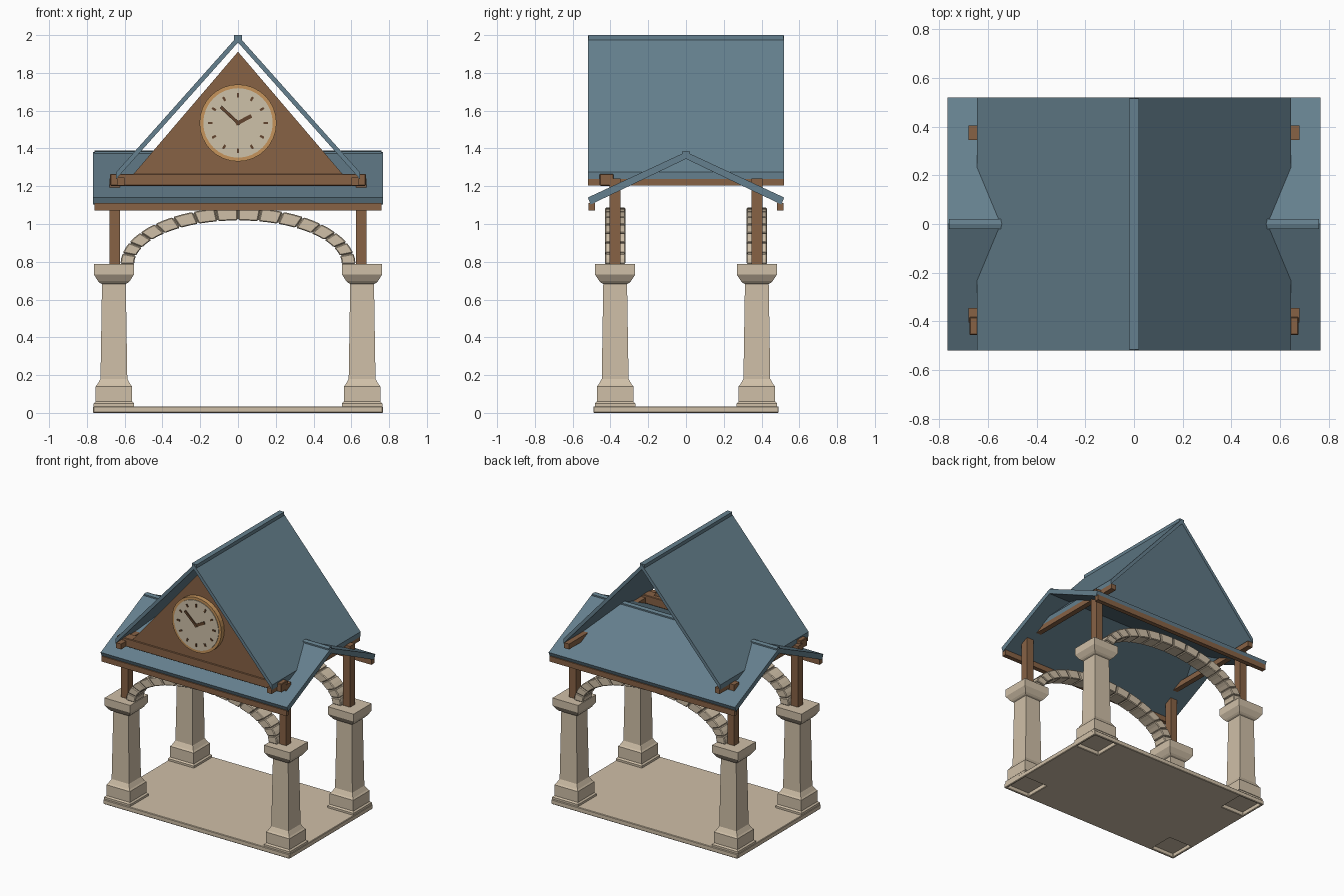
import bpy, bmesh, math
from mathutils import Vector

if "Cube" in bpy.data.objects:
    bpy.data.objects.remove(bpy.data.objects["Cube"])


def material(name, r, g, b):
    lin = [((c / 255 + 0.055) / 1.055) ** 2.4 for c in (r, g, b)]
    m = bpy.data.materials.new(name)
    m.diffuse_color = (*lin, 1)
    m.use_nodes = True
    m.node_tree.nodes["Principled BSDF"].inputs["Base Color"].default_value = m.diffuse_color
    return m


STONE = material("sandstone", 207, 191, 167)
MORTAR = material("mortar", 150, 136, 116)
WOOD = material("timber", 135, 98, 69)
SLATE = material("blue_slate", 101, 128, 142)
GOLD = material("brass_rim", 198, 148, 91)
DIAL = material("dial", 206, 193, 168)
DARK = material("dark_wood", 98, 69, 46)


def finish(name, bm, mat, bevel=0):
    bmesh.ops.recalc_face_normals(bm, faces=bm.faces)
    me = bpy.data.meshes.new(name)
    bm.to_mesh(me)
    bm.free()
    me.materials.append(mat)
    ob = bpy.data.objects.new(name, me)
    bpy.context.collection.objects.link(ob)
    if bevel:
        mod = ob.modifiers.new("worn_edges", 'BEVEL')
        mod.width = bevel
        mod.segments = 1
        mod.limit_method = 'ANGLE'
    return ob


def add_prism(bm, pts, axis, a, b):
    """Closed outline pushed from a to b along x or y."""
    def place(p, t):
        return (t, p[0], p[1]) if axis == 'x' else (p[0], t, p[1])
    lo = [bm.verts.new(place(p, a)) for p in pts]
    hi = [bm.verts.new(place(p, b)) for p in pts]
    bm.faces.new(lo)
    bm.faces.new(hi[::-1])
    n = len(pts)
    for i in range(n):
        j = (i + 1) % n
        bm.faces.new((lo[i], lo[j], hi[j], hi[i]))


def prism(name, pts, axis, a, b, mat, bevel=0):
    bm = bmesh.new()
    add_prism(bm, pts, axis, a, b)
    return finish(name, bm, mat, bevel)


def box(name, x0, x1, y0, y1, z0, z1, mat, bevel=0):
    return prism(name, [(x0, z0), (x1, z0), (x1, z1), (x0, z1)], 'y', y0, y1, mat, bevel)


# Floor slab, with square sockets underneath the columns
bm = bmesh.new()
xs = [-0.767, -0.752, -0.56, 0.56, 0.752, 0.767]
ys = [-0.49, -0.475, -0.28, 0.28, 0.475, 0.49]
for i in range(5):
    for j in range(5):
        if i in (1, 3) and j in (1, 3):
            continue
        bm.faces.new([bm.verts.new((xs[a], ys[b], 0)) for a, b in
                      ((i, j), (i + 1, j), (i + 1, j + 1), (i, j + 1))])
bmesh.ops.remove_doubles(bm, verts=bm.verts, dist=1e-4)
top = bmesh.ops.extrude_face_region(bm, geom=bm.faces[:])
for v in [g for g in top["geom"] if isinstance(g, bmesh.types.BMVert)]:
    v.co.z = 0.035
finish("floor", bm, STONE, 0.004)

# Columns: stacked square rings (half width, height)
COLUMN = [(0.107, 0.03), (0.107, 0.05), (0.097, 0.06), (0.097, 0.14), (0.088, 0.15),
          (0.074, 0.175), (0.071, 0.18), (0.063, 0.683), (0.074, 0.688),
          (0.084, 0.698), (0.106, 0.732), (0.106, 0.787)]
for sx in (-1, 1):
    for sy in (-1, 1):
        cx, cy = 0.657 * sx, 0.375 * sy
        bm = bmesh.new()
        rings = [[bm.verts.new((cx + h * ux, cy + h * uy, z))
                  for ux, uy in ((-1, -1), (1, -1), (1, 1), (-1, 1))] for h, z in COLUMN]
        bm.faces.new(rings[0])
        bm.faces.new(rings[-1])
        for r, s in zip(rings, rings[1:]):
            for k in range(4):
                m = (k + 1) % 4
                bm.faces.new((r[k], r[m], s[m], s[k]))
        finish("column", bm, STONE)
        # Timber post on top of the column
        px = 0.652 * sx
        box("post", px - 0.028, px + 0.028, cy - 0.029, cy + 0.029, 0.785, 1.24, WOOD)


# Arches: separate wedge stones over a recessed mortar core
def ellipse(a, b, t):
    return (-a * math.cos(t), 0.787 + b * math.sin(t))


def wedge(ai, bi, ao, bo, t0, t1, n):
    ts = [t0 + (t1 - t0) * k / n for k in range(n + 1)]
    return [ellipse(ao, bo, t) for t in ts] + [ellipse(ai, bi, t) for t in reversed(ts)]


STONES = 16
for cy in (-0.375, 0.375):
    bm = bmesh.new()
    step = math.pi / STONES
    for k in range(STONES):
        add_prism(bm, wedge(0.55, 0.232, 0.622, 0.3, k * step + 0.006, (k + 1) * step - 0.006, 2),
                  'y', cy - 0.054, cy + 0.054)
    finish("arch_stones", bm, STONE, 0.005)
    prism("arch_mortar", wedge(0.558, 0.24, 0.614, 0.292, 0, math.pi, 32),
          'y', cy - 0.046, cy + 0.046, MORTAR)

# Lower roof: shallow chevron, ridge along x
prism("lower_roof", [(0, 1.382), (0.52, 1.14), (0.505, 1.103), (0, 1.345),
                     (-0.505, 1.103), (-0.52, 1.14)], 'x', -0.767, 0.767, SLATE)
prism("lower_ridge_cap", [(-0.02, 1.36), (0.02, 1.36), (0.02, 1.383), (0, 1.388), (-0.02, 1.383)],
      'x', -0.76, 0.76, SLATE)
for s in (-1, 1):
    a, b = sorted((0.483 * s, 0.517 * s))
    box("eave_beam", -0.76, 0.76, a, b, 1.072, 1.112, WOOD)

# Upper roof: steep chevron, ridge along y
prism("upper_roof", [(0, 1.997), (0.645, 1.274), (0.645, 1.238), (0, 1.961),
                     (-0.645, 1.238), (-0.645, 1.274)], 'y', -0.52, 0.52, SLATE)
box("upper_ridge_cap", -0.02, 0.02, -0.515, 0.515, 1.972, 2.0, SLATE)
for s in (-1, 1):
    a, b = sorted((0.6 * s, 0.64 * s))
    box("purlin", a, b, -0.518, 0.518, 1.205, 1.245, WOOD)

# Gable wall with tie beam
prism("gable", [(-0.6, 1.21), (0.6, 1.21), (0, 1.912)], 'y', -0.452, -0.412, WOOD)
box("tie_beam", -0.677, 0.677, -0.457, -0.383, 1.202, 1.265, WOOD, 0.004)

# Clock on the gable
CLOCK_Z = 1.535


def disc(name, r, y0, y1, mat, bevel=0):
    pts = [(r * math.cos(t), CLOCK_Z + r * math.sin(t))
           for t in (2 * math.pi * k / 32 for k in range(32))]
    return prism(name, pts, 'y', y0, y1, mat, bevel)


def bar(bm, angle, r0, r1, w, y0, y1):
    d = Vector((math.sin(angle), math.cos(angle)))
    n = Vector((d.y, -d.x)) * w
    c = Vector((0, CLOCK_Z))
    add_prism(bm, [c + d * r0 - n, c + d * r1 - n, c + d * r1 + n, c + d * r0 + n], 'y', y0, y1)


disc("clock_rim", 0.204, -0.487, -0.45, GOLD)
disc("clock_dial", 0.184, -0.491, -0.48, DIAL)
bm = bmesh.new()
for k in range(12):
    bar(bm, math.radians(30 * k), 0.135, 0.158, 0.006, -0.496, -0.49)
finish("hour_marks", bm, DARK)
bm = bmesh.new()
bar(bm, math.radians(-47), -0.012, 0.125, 0.008, -0.499, -0.49)
bar(bm, math.radians(62), -0.012, 0.08, 0.01, -0.498, -0.49)
finish("clock_hands", bm, DARK)
